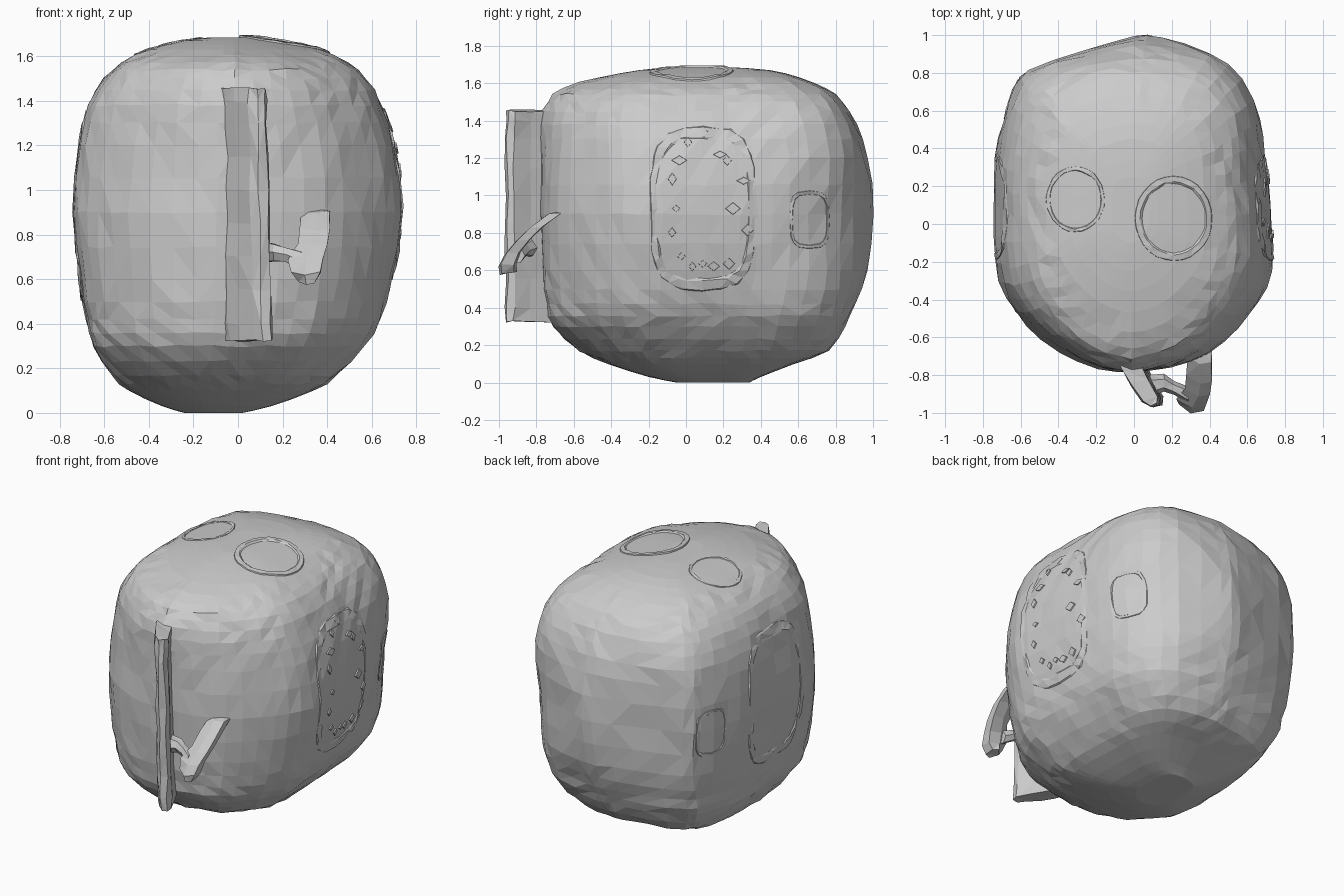
import bpy, bmesh, math, random
from mathutils import Vector
from mathutils.bvhtree import BVHTree

if "Cube" in bpy.data.objects:
    bpy.data.objects.remove(bpy.data.objects["Cube"])

random.seed(4)


def smooth(pts, steps, closed):
    """Catmull-Rom resampling of a list of tuples."""
    n, out = len(pts), []
    for i in range(n if closed else n - 1):
        if closed:
            q = [pts[(i + k) % n] for k in (-1, 0, 1, 2)]
        else:
            q = [pts[min(max(i + k, 0), n - 1)] for k in (-1, 0, 1, 2)]
        for s in range(steps):
            t = s / steps
            out.append(tuple(
                0.5 * (2 * b + (c - a) * t + (2 * a - 5 * b + 4 * c - d) * t * t
                       + (3 * b - a - 3 * c + d) * t ** 3) for a, b, c, d in zip(*q)))
    if not closed:
        out.append(pts[-1])
    return out


def loft(name, rings, jitter=0.0, calm_ends=0):
    """Skin closed rings, cap both ends, triangulate, keep flat facets."""
    bm = bmesh.new()
    rows = []
    for k, r in enumerate(rings):
        j = 0.0 if min(k, len(rings) - 1 - k) < calm_ends else jitter
        rows.append([bm.verts.new(Vector(p) + Vector([random.uniform(-j, j) for _ in range(3)]))
                     for p in r])
    n = len(rows[0])
    for a, b in zip(rows, rows[1:]):
        for i in range(n):
            j = (i + 1) % n
            bm.faces.new((a[i], a[j], b[j], b[i]))
    for r in (rows[0], rows[-1]):
        bm.faces.new(r)
    bmesh.ops.recalc_face_normals(bm, faces=bm.faces)
    bmesh.ops.triangulate(bm, faces=bm.faces)
    tree = BVHTree.FromBMesh(bm)
    me = bpy.data.meshes.new(name)
    bm.to_mesh(me)
    bm.free()
    ob = bpy.data.objects.new(name, me)
    bpy.context.collection.objects.link(ob)
    return tree


# Body: one plan outline, stretched to the extents of each height
plan = [(0.0, 0.995), (0.14, 0.99), (0.4, 0.885), (0.55, 0.74), (0.65, 0.55), (0.69, 0.38),
        (0.72, 0.2), (0.735, 0), (0.73, -0.25), (0.67, -0.41), (0.555, -0.555), (0.4, -0.69),
        (0.2, -0.76), (0, -0.78), (-0.19, -0.765), (-0.4, -0.68), (-0.57, -0.54),
        (-0.68, -0.39), (-0.735, -0.2), (-0.737, 0.1), (-0.737, 0.35), (-0.69, 0.55),
        (-0.62, 0.73), (-0.55, 0.81), (-0.25, 0.915)]
unit = [(x / 0.74, (y - 0.11) / 0.89) for x, y in smooth(plan, 2, True)]

# z, x min, x max, y min, y max
levels = [(0.0, -0.24, 0.02, -0.05, 0.34), (0.03, -0.34, 0.15, -0.2, 0.4),
          (0.1, -0.49, 0.34, -0.42, 0.58), (0.17, -0.56, 0.45, -0.57, 0.76),
          (0.3, -0.65, 0.57, -0.71, 0.85), (0.42, -0.68, 0.64, -0.75, 0.9),
          (0.6, -0.71, 0.69, -0.77, 0.97), (0.9, -0.74, 0.738, -0.78, 1.0),
          (1.2, -0.715, 0.71, -0.785, 0.97), (1.38, -0.67, 0.65, -0.785, 0.91),
          (1.5, -0.6, 0.58, -0.74, 0.84), (1.57, -0.52, 0.5, -0.66, 0.75),
          (1.63, -0.41, 0.38, -0.47, 0.61), (1.67, -0.25, 0.2, -0.25, 0.45),
          (1.685, -0.12, 0.08, -0.1, 0.25)]


def boxed(u, v, z):
    """Square off the rear corners away from mid height; ease the upper front ones."""
    off = min(1.0, abs(z - 0.85) / 0.5)
    r = math.hypot(u, v)
    c, s = u / r, v / r
    if v > 0:
        square = (abs(c) ** 4 + abs(s) ** 4) ** -0.25
        k = r + (square - r) * (0.78 if u > 0 else 0.5) * off * min(1.0, v * 2)
    else:
        w = 0.0 if z < 0.85 else 0.25 * off * v
        k = r + (r - 0.8) * w * abs(2 * c * s)
    return c * k, s * k


body = []
for z, x0, x1, y0, y1 in smooth(levels, 2, False):
    ring = []
    for u, v in unit:
        u, v = boxed(u, v, z)
        ring.append(((x0 + x1) / 2 + u * (x1 - x0) / 2, (y0 + y1) / 2 + v * (y1 - y0) / 2, z))
    body.append(ring)
surface = loft("body", body, 0.006, 5)


# Raised details: rings of points projected on the body along an axis
def patch(name, axis, centre, radii, profile, power=1.0, sides=28, jitter=0.003):
    rings = []
    d = Vector(axis)
    for scale, lift in profile:
        ring = []
        for i in range(sides):
            a = math.tau * i / sides
            c, s = math.cos(a), math.sin(a)
            p = centre[0] + radii[0] * scale * math.copysign(abs(c) ** power, c)
            q = centre[1] + radii[1] * scale * math.copysign(abs(s) ** power, s)
            start = Vector((p, q, 3)) if axis[2] else Vector((3 * axis[0], p, q))
            hit = surface.ray_cast(start, -d)[0]
            ring.append(hit + d * lift)
        rings.append(ring)
    loft(name, rings, jitter, 1)


# Closed shells: sunk skirt, low rim, dished middle that dips under the body
DISH = [(1.0, -0.02), (0.97, 0.008), (0.84, 0.008), (0.74, -0.01)]
RIM = [(1.0, -0.015), (0.96, 0.004), (0.86, 0.004), (0.78, -0.015)]
patch("top_dish_right", (0, 0, 1), (0.21, 0.03), (0.21, 0.23), DISH)
patch("top_dish_left", (0, 0, 1), (-0.31, 0.13), (0.16, 0.18), RIM)
for side, label in ((1, "right"), (-1, "left")):
    patch("side_panel_" + label, (side, 0, 0), (0.09, 0.93), (0.29, 0.45), RIM, 0.6, 36, 0.006)
    patch("rear_hatch_" + label, (side, 0, 0), (0.66, 0.87), (0.11, 0.16), RIM, 0.6, 16)

# Loose shards on the right panel
for i in range(16):
    a = math.tau * i / 16
    y = 0.09 + random.uniform(0.13, 0.27) * math.cos(a)
    z = 0.93 + random.uniform(0.25, 0.43) * math.sin(a)
    patch("panel_chip", (1, 0, 0), (y, z), (random.uniform(0.02, 0.05), random.uniform(0.02, 0.04)),
          [(1, -0.02), (0.8, 0.008)], 1.0, 4)

# Front fin: thin upright bar slanted to the right
fin = []
for z in [0.325, 0.4, 0.55, 0.7, 0.85, 1.0, 1.15, 1.3, 1.4, 1.455]:
    o = 0.025 * (1.0 - (z - 0.325) / 1.13)
    fin.append([(x + o, y, z) for x, y in (
        (-0.1, -0.68), (-0.065, -0.775), (-0.015, -0.85), (0.045, -0.94), (0.085, -0.965),
        (0.125, -0.955), (0.13, -0.92), (0.075, -0.83), (0.0, -0.68))])
loft("front_fin", fin, 0.008)

# Handle: slab leaning back into the body (z, x min, x max, y centre)
handle = []
for z, x0, x1, y in ((0.585, 0.27, 0.34, -0.95), (0.63, 0.235, 0.37, -0.955),
                     (0.69, 0.225, 0.385, -0.93), (0.76, 0.27, 0.405, -0.87),
                     (0.83, 0.28, 0.415, -0.8), (0.905, 0.285, 0.41, -0.7)):
    m, t = (x0 + x1) / 2, 0.045
    handle.append([(x0, y, z), (m, y - t, z - 0.01), (x1, y - t * 0.7, z),
                   (x1, y + t * 0.7, z), (m, y + t, z + 0.01)])
loft("handle", handle, 0.004)

# Short arm joining the handle to the fin
arm = []
for x, y, z, r in ((0.08, -0.86, 0.72, 0.06), (0.16, -0.84, 0.72, 0.045),
                   (0.21, -0.87, 0.71, 0.035), (0.29, -0.91, 0.68, 0.045)):
    arm.append([(x, y + r * math.cos(math.tau * k / 6), z + r * math.sin(math.tau * k / 6))
                for k in range(6)])
loft("handle_arm", arm, 0.004)
